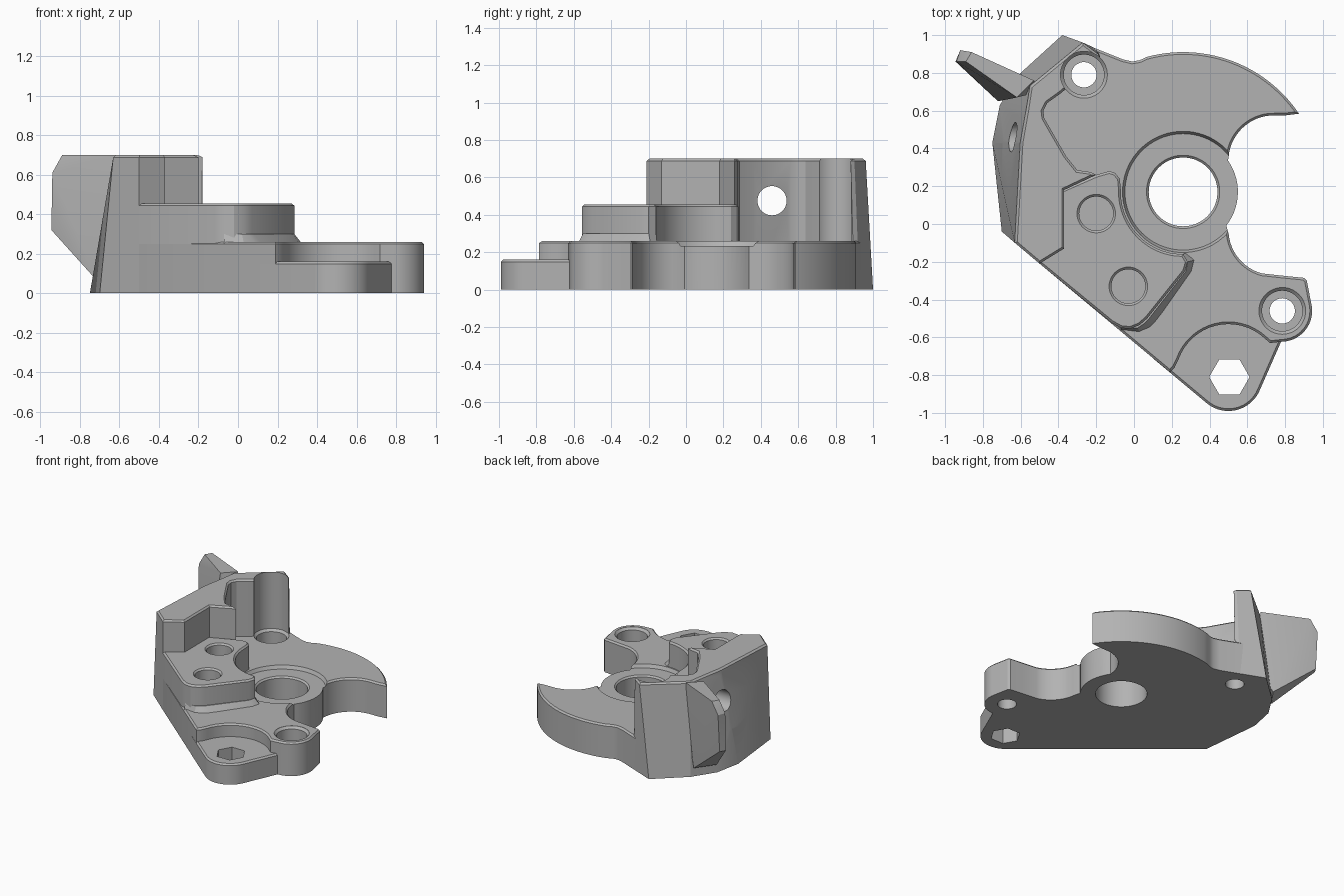
import bpy, bmesh, math
from mathutils import Vector

cube = bpy.data.objects.get("Cube")
if cube:
    bpy.data.objects.remove(cube)

grey = bpy.data.materials.new("plain_grey")
grey.use_nodes = True
grey.diffuse_color = (0.45, 0.45, 0.45, 1)
grey.node_tree.nodes["Principled BSDF"].inputs["Base Color"].default_value = (0.45, 0.45, 0.45, 1)


def make(name, bm):
    bmesh.ops.recalc_face_normals(bm, faces=bm.faces)
    mesh = bpy.data.meshes.new(name)
    bm.to_mesh(mesh)
    bm.free()
    mesh.materials.append(grey)
    obj = bpy.data.objects.new(name, mesh)
    bpy.context.collection.objects.link(obj)
    return obj


def arc(cx, cy, r, start, end, n=16):
    angles = [math.radians(start + (end - start) * i / n) for i in range(n + 1)]
    return [(cx + r * math.cos(a), cy + r * math.sin(a)) for a in angles]


def loft(name, low, high, z0, z1, chamfer=0.012):
    """Solid between two matching outlines, with a chamfered top rim."""
    bm = bmesh.new()
    a = [bm.verts.new((x, y, z0)) for x, y in low]
    b = [bm.verts.new((x, y, z1)) for x, y in high]
    bm.faces.new(a)
    top = bm.faces.new(b)
    for i in range(len(a)):
        j = (i + 1) % len(a)
        bm.faces.new((a[i], a[j], b[j], b[i]))
    bmesh.ops.recalc_face_normals(bm, faces=bm.faces)
    if chamfer:
        bmesh.ops.bevel(bm, geom=list(top.edges), offset=chamfer, segments=1,
                        affect='EDGES', clamp_overlap=True)
    return make(name, bm)


def lathe(name, profile, x, y, sides=48):
    """Round cutter from (radius, height) pairs, closed at both ends."""
    bm = bmesh.new()
    rings = []
    for r, z in profile:
        ring = arc(x, y, r, 0, 360, sides)[:-1]
        rings.append([bm.verts.new((px, py, z)) for px, py in ring])
    for a, b in zip(rings, rings[1:]):
        for i in range(sides):
            j = (i + 1) % sides
            bm.faces.new((a[i], a[j], b[j], b[i]))
    bm.faces.new(rings[0])
    bm.faces.new(rings[-1])
    return make(name, bm)


def side_cutter(name, r, x0, x1, y, z):
    bm = bmesh.new()
    bmesh.ops.create_cone(bm, cap_ends=True, segments=48, radius1=r, radius2=r, depth=x1 - x0)
    for v in bm.verts:
        v.co = Vector(((x0 + x1) / 2 + v.co.z, y + v.co.x, z + v.co.y))
    return make(name, bm)


def carve(obj, cutters):
    for c in cutters:
        c.hide_render = True
        m = obj.modifiers.new("cut", 'BOOLEAN')
        m.operation, m.object, m.solver = 'DIFFERENCE', c, 'EXACT'
    bpy.context.view_layer.update()
    result = bpy.data.meshes.new_from_object(obj.evaluated_get(bpy.context.evaluated_depsgraph_get()))
    obj.modifiers.clear()
    obj.data = result


hub = (0.26, 0.17)

# Main plate: curved blade, notches around the hub, ear, and long slanted front edge
plate_outline = (
    arc(*hub, 0.74, 34, 105, 28)
    + [(0.03, 0.867), (-0.01, 0.86), (-0.06, 0.872), (-0.33, 0.98), (-0.5, 0.8),
       (-0.62, 0.5), (-0.62, 0), (-0.5, -0.21), (0.19, -0.785), (0.215, -0.76)]
    + arc(0.5, -0.81, 0.28, 160, 48)
    + [(0.72, -0.63)]
    + arc(0.78, -0.46, 0.163, -88, 8, 14)
    + [(0.915, -0.3), (0.9, -0.285), (0.8, -0.275)]
    + arc(0.74, -0.03, 0.24, 255, 185, 12)
    + arc(*hub, 0.29, -38, 35, 14)
    + arc(0.74, 0.335, 0.24, 175, 95, 14)
    + [(0.8, 0.575)])
plate = loft("main_plate", plate_outline, plate_outline, 0, 0.26)

# Low foot with the hexagonal hole
foot_outline = ([(0.78, -0.62)] + arc(0.5, -0.81, 0.18, -22, -129, 16)
                + [(0.1, -0.711), (0.15, -0.6), (0.6, -0.45)])
foot = loft("front_foot", foot_outline, foot_outline, 0, 0.16)

# Raised step hugging the hub recess
step_outline = ([(-0.5, -0.21), (-0.12, -0.522), (-0.07, -0.55), (-0.02, -0.555), (0.03, -0.535),
                 (0.07, -0.5), (0.27, -0.25), (0.285, -0.2), (0.26, -0.16)]
                + arc(*hub, 0.33, 262, 178, 24)
                + [(-0.075, 0.24), (-0.1, 0.27), (-0.13, 0.28), (-0.2, 0.26), (-0.45, 0.15)])
step = loft("raised_step", step_outline, step_outline, 0.2, 0.455)

# Sloping skirt at the base of the step
skirt_low = [(-0.07, -0.563), (0.03, -0.575), (0.09, -0.55), (0.12, -0.52),
             (0.31, -0.25), (0.325, -0.19), (0.28, -0.155), (0, -0.3)]
skirt_high = [(-0.07, -0.55), (0.02, -0.55), (0.05, -0.53), (0.08, -0.5),
              (0.275, -0.25), (0.285, -0.2), (0.25, -0.16), (0, -0.3)]
skirt = loft("step_skirt", skirt_low, skirt_high, 0.25, 0.30, 0)

# Tall tower with leaning outer walls
inner = [(-0.37, -0.13), (-0.37, 0.18), (-0.2, 0.26), (-0.23, 0.275), (-0.3, 0.285),
         (-0.36, 0.36), (-0.475, 0.56), (-0.48, 0.6), (-0.46, 0.64), (-0.39, 0.69),
         (-0.27, 0.79)]
tower_low = inner + [(-0.18, 0.9), (-0.2, 0.928), (-0.38, 1.0), (-0.6, 0.8),
                     (-0.71, 0.63), (-0.75, 0.43), (-0.70, -0.04), (-0.5, -0.21)]
tower_high = inner + [(-0.18, 0.88), (-0.19, 0.9), (-0.27, 0.96), (-0.55, 0.73),
                      (-0.57, 0.6), (-0.6, 0.43), (-0.63, -0.1), (-0.5, -0.21)]
tower = loft("tall_tower", tower_low, tower_high, 0, 0.70)

# Fin reaching out from the back corner of the tower
bm = bmesh.new()
for p in [(-0.86, 0.91, 0.7), (-0.89, 0.86, 0.7), (-0.62, 0.67, 0.7), (-0.53, 0.76, 0.7),
          (-0.92, 0.92, 0.61), (-0.94, 0.86, 0.61), (-0.945, 0.86, 0.32), (-0.92, 0.9, 0.32),
          (-0.72, 0.65, 0.07), (-0.62, 0.79, 0.07), (-0.5, 0.7, 0.3)]:
    bm.verts.new(p)
bmesh.ops.convex_hull(bm, input=bm.verts)
fin = make("corner_fin", bm)

# Cutters
def counterbore(name, x, y, high):
    return lathe(name, [(0.067, -0.1), (0.067, 0.12), (0.107, 0.12), (0.107, 0.242),
                        (0.124, 0.259), (0.124, high)], x, y)


def pocket(name, x, y):
    return lathe(name, [(0.09, 0.34), (0.09, 0.443), (0.104, 0.457), (0.104, 0.6)], x, y)


back_bore = counterbore("back_bore", -0.265, 0.79, 0.9)
ear_bore = counterbore("ear_bore", 0.785, -0.46, 0.4)
hub_bore = lathe("hub_bore", [(0.182, -0.1), (0.182, 0.222), (0.194, 0.234), (0.308, 0.234),
                              (0.322, 0.262), (0.322, 0.4)], *hub, 72)
hex_bore = lathe("hex_bore", [(0.107, -0.1), (0.107, 0.3)], 0.505, -0.81, 6)
pockets = [pocket("pocket_a", -0.2, 0.055), pocket("pocket_b", -0.03, -0.33)]
side_hole = side_cutter("side_hole", 0.078, -1.2, 0, 0.46, 0.475)
side_recess = side_cutter("side_recess", 0.21, -1.2, -0.58, 0.37, 0.46)

carve(plate, [hub_bore, back_bore, ear_bore])
carve(foot, [hex_bore])
carve(step, pockets)
carve(tower, [back_bore, side_hole, side_recess])
for c in [back_bore, ear_bore, hub_bore, hex_bore, side_hole, side_recess] + pockets:
    bpy.data.objects.remove(c)

# Smooth round walls, keep edges crisp
for part in (plate, foot, step, skirt, tower, fin):
    part.data.polygons.foreach_set("use_smooth", [True] * len(part.data.polygons))
    part.data.set_sharp_from_angle(angle=math.radians(25))
